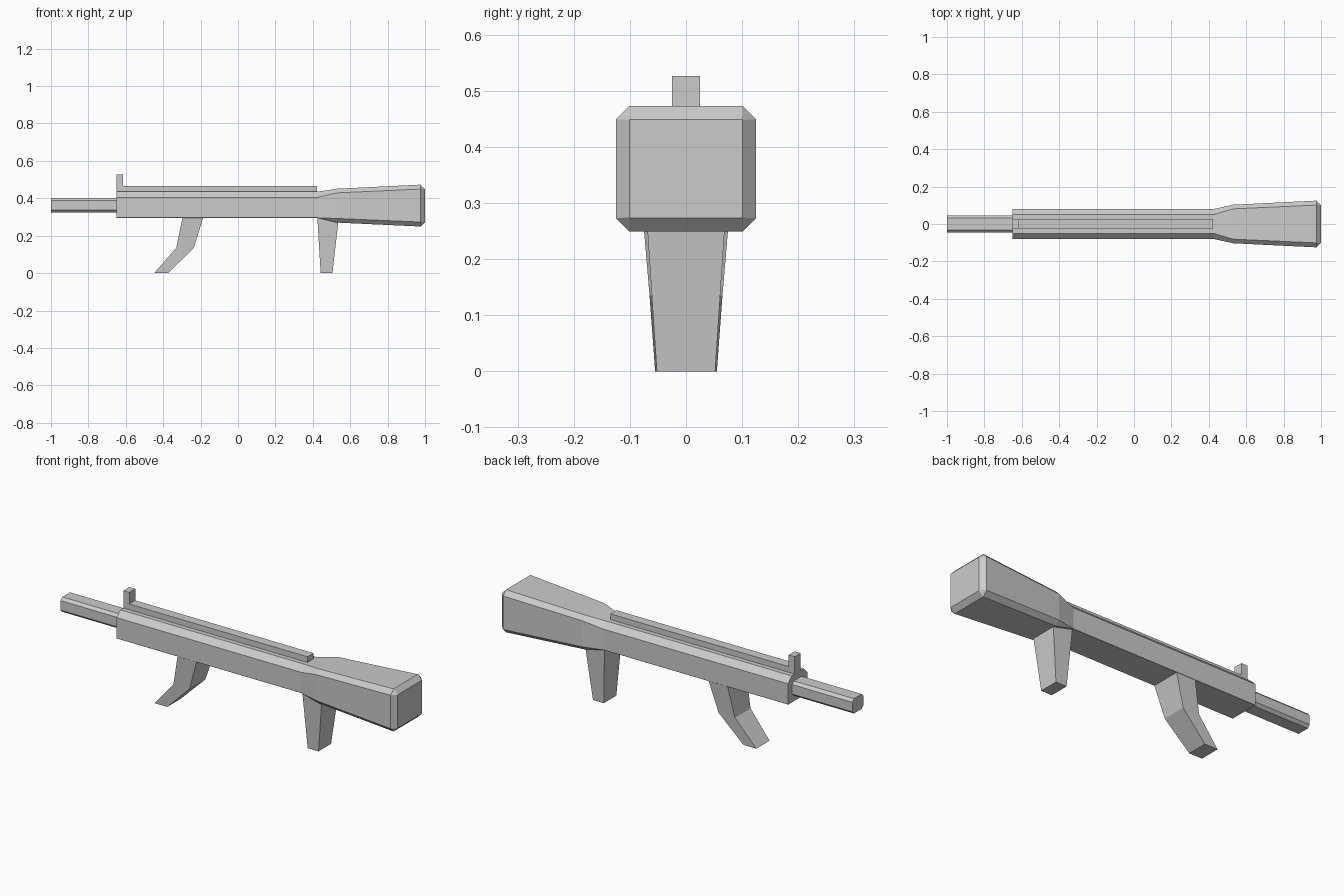
import bpy, bmesh

if "Cube" in bpy.data.objects:
    bpy.data.objects.remove(bpy.data.objects["Cube"])


def loft(name, rings):
    """Skin a list of equal-length closed rings and cap both ends."""
    bm = bmesh.new()
    loops = [[bm.verts.new(p) for p in r] for r in rings]
    n = len(loops[0])
    for a, b in zip(loops, loops[1:]):
        for i in range(n):
            j = (i + 1) % n
            bm.faces.new((a[i], a[j], b[j], b[i]))
    bm.faces.new(loops[0])
    bm.faces.new(loops[-1])
    bmesh.ops.recalc_face_normals(bm, faces=bm.faces[:])
    me = bpy.data.meshes.new(name)
    bm.to_mesh(me)
    bm.free()
    ob = bpy.data.objects.new(name, me)
    bpy.context.collection.objects.link(ob)
    return ob


def section(x, w, z0, z1, top, bottom):
    """Chamfered rectangle across x, half width w, with top/bottom chamfers."""
    right = [(w - bottom, z0), (w, z0 + bottom), (w, z1 - top), (w - top, z1)]
    left = [(-y, z) for y, z in reversed(right)]
    return [(x, y, z) for y, z in right + left]


def box(name, x0, x1, w, z0, z1):
    return loft(name, [[(x, -w, z0), (x, w, z0), (x, w, z1), (x, -w, z1)]
                       for x in (x0, x1)])


def grip(name, levels):
    """Tapered leg; each level is z, x start, x end, half width."""
    return loft(name, [[(a, -w, z), (b, -w, z), (b, w, z), (a, w, z)]
                       for z, a, b, w in levels])


# Barrel and main body
loft("barrel", [section(x, 0.046, 0.324, 0.402, 0.014, 0.014) for x in (-1, -0.64)])
loft("body", [section(x, 0.08, 0.295, 0.435, 0.03, 0.001) for x in (-0.65, 0.43)])

# Top rail and sight post
box("top_rail", -0.62, 0.422, 0.025, 0.43, 0.465)
box("sight_post", -0.65, -0.615, 0.025, 0.42, 0.526)

# Flared stock with bevelled end
loft("stock", [
    section(0.425, 0.08, 0.295, 0.435, 0.03, 0.001),
    section(0.53, 0.103, 0.27, 0.451, 0.022, 0.022),
    section(0.976, 0.125, 0.249, 0.473, 0.024, 0.024),
    section(1.0, 0.101, 0.273, 0.449, 0.001, 0.001),
])

# Bent front grip and straight rear grip
grip("front_grip", [(0.30, -0.296, -0.185, 0.079), (0.135, -0.33, -0.236, 0.065),
                    (0.0, -0.448, -0.373, 0.055)])
grip("rear_grip", [(0.30, 0.424, 0.539, 0.072), (0.0, 0.442, 0.505, 0.052)])
